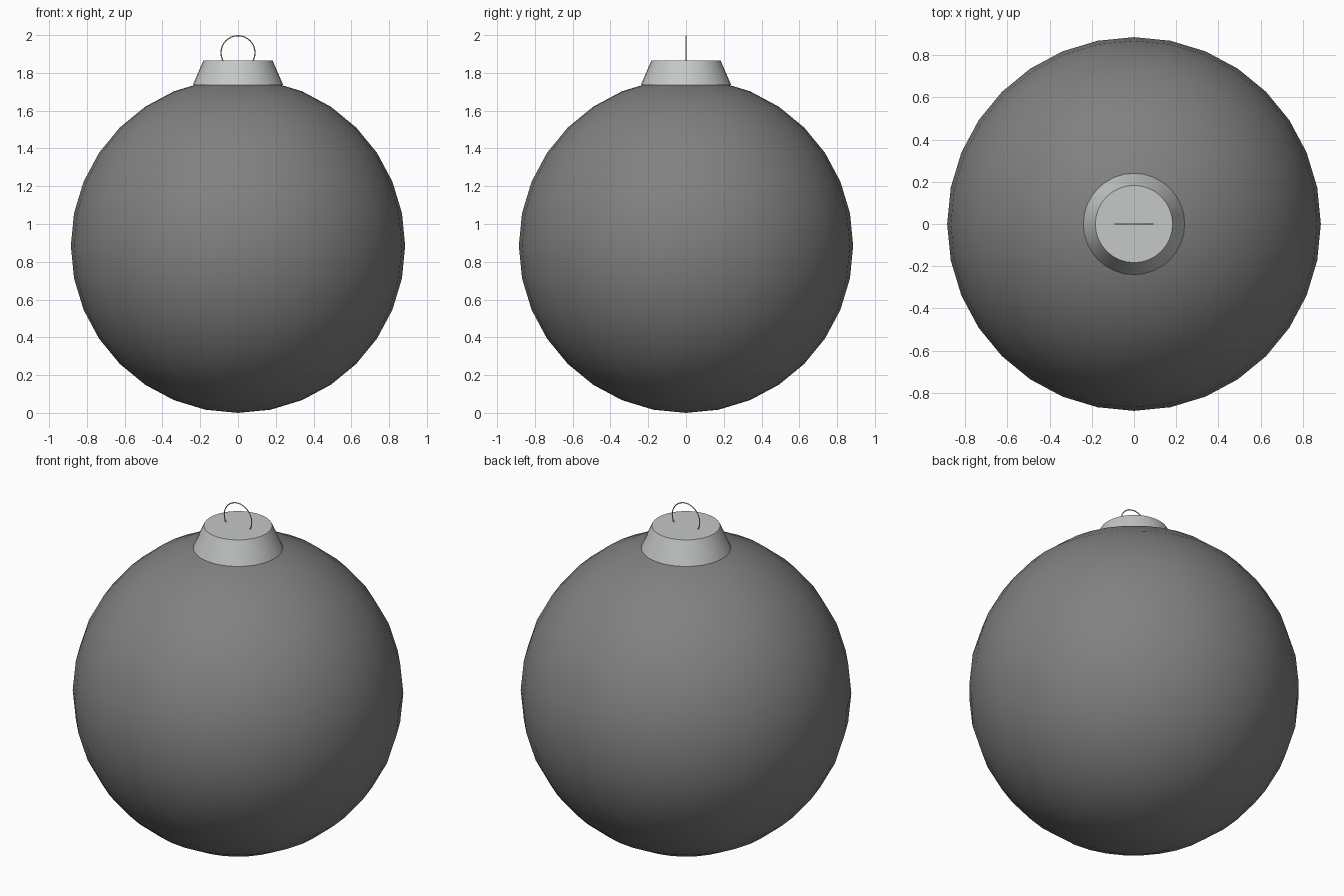
import bpy, math

if "Cube" in bpy.data.objects:
    bpy.data.objects.remove(bpy.data.objects["Cube"])

def material(name, rgb):
    m = bpy.data.materials.new(name)
    m.diffuse_color = (*rgb, 1)
    m.use_nodes = True
    m.node_tree.nodes["Principled BSDF"].inputs["Base Color"].default_value = m.diffuse_color
    return m

dark = material("dark grey", (0.22, 0.22, 0.22))
silver = material("silver", (0.56, 0.58, 0.57))
wire = material("wire grey", (0.56, 0.58, 0.57))

def finish(name, mat, angle):
    ob = bpy.context.object
    ob.name = name
    ob.data.materials.append(mat)
    bpy.ops.object.shade_smooth_by_angle(angle=math.radians(angle))
    return ob

# Round bauble body
bpy.ops.mesh.primitive_uv_sphere_add(segments=32, ring_count=16, radius=0.885, location=(0, 0, 0.885))
finish("bauble", dark, 40)

# Tapered metal cap
bpy.ops.mesh.primitive_cone_add(vertices=32, radius1=0.24, radius2=0.183, depth=0.13, location=(0, 0, 1.8))
finish("cap", silver, 30)

# Thin hanging loop, lower part sunk in the cap
bpy.ops.mesh.primitive_torus_add(major_segments=32, minor_segments=6, major_radius=0.09,
                                 minor_radius=0.003, location=(0, 0, 1.907),
                                 rotation=(math.pi / 2, 0, 0))
finish("hanging_loop", wire, 70)
